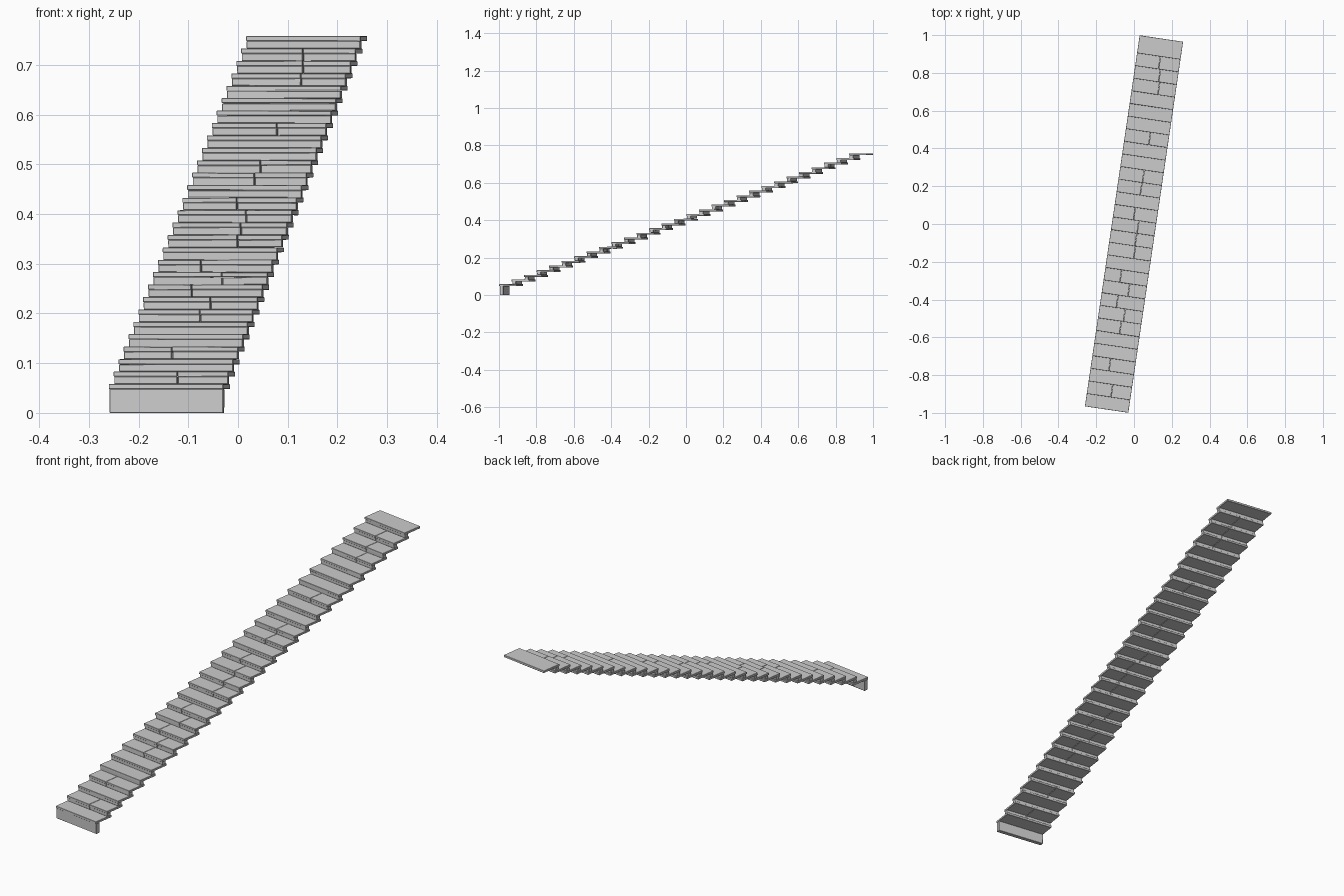
import bpy, bmesh, math, random
from mathutils import Matrix

if "Cube" in bpy.data.objects:
    bpy.data.objects.remove(bpy.data.objects["Cube"])

random.seed(4)
STEPS, RUN, RISE = 29, 0.0675, 0.025
WIDTH, LENGTH = 0.2325, 1.985
DEPTH, THICK, TOP0 = LENGTH - 28 * 0.0675, 0.010, 0.058
NOSING, RISER_BACK, GAP = 0.003, 0.0225, 0.0012
TURN = Matrix.Rotation(-math.radians(8.4), 4, 'Z')

# Cross position of the board joint on the steps made of two pieces
JOINTS = {1: .013, 3: -.018, 6: .009, 7: .02, 8: -.028, 9: .024, 10: -.029,
          12: .025, 13: .022, 14: .023, 15: -.006, 17: .01, 18: .012,
          21: .016, 25: .025, 26: .019, 27: .009}


def board(bm, x0, x1, y0, y1, z0, z1, wobble=0.0005):
    """Slightly uneven box"""
    ret = bmesh.ops.create_cube(bm, size=1)
    for v in ret["verts"]:
        v.co.x = (x0 + x1) / 2 + v.co.x * (x1 - x0)
        v.co.y = (y0 + y1) / 2 + v.co.y * (y1 - y0)
        v.co.z = (z0 + z1) / 2 + v.co.z * (z1 - z0)
        if v.co.z > 0.001:
            v.co.z += random.uniform(-wobble, wobble)
        v.co.y += random.uniform(-wobble, wobble)


def spans(i):
    """Left and right limits of the pieces in step i"""
    h = WIDTH / 2
    if i in JOINTS:
        j = JOINTS[i]
        return [(-h, j - GAP / 2), (j + GAP / 2, h)]
    return [(-h, h)]


def finish(bm, name):
    bm.transform(TURN)
    mesh = bpy.data.meshes.new(name)
    bm.to_mesh(mesh)
    bm.free()
    ob = bpy.data.objects.new(name, mesh)
    bpy.context.collection.objects.link(ob)
    # Worn edges
    bev = ob.modifiers.new("worn_edges", 'BEVEL')
    bev.width = 0.0009
    bev.segments = 1


for i in range(STEPS):
    y = -LENGTH / 2 + i * RUN
    top = TOP0 + i * RISE
    # Tread, reaching back under the next riser
    bm = bmesh.new()
    for a, b in spans(i):
        board(bm, a, b, y, y + DEPTH, top - THICK, top)
    finish(bm, f"tread_{i + 1:02d}")
    # Riser, standing on the tread below (the first stands on the floor)
    foot = 0 if i == 0 else top - RISE
    bm = bmesh.new()
    for a, b in spans(i):
        board(bm, a + .0008, b - .0008 if b > .1 else b,
              y + NOSING, y + RISER_BACK, foot, top - THICK)
    finish(bm, f"riser_{i + 1:02d}")
